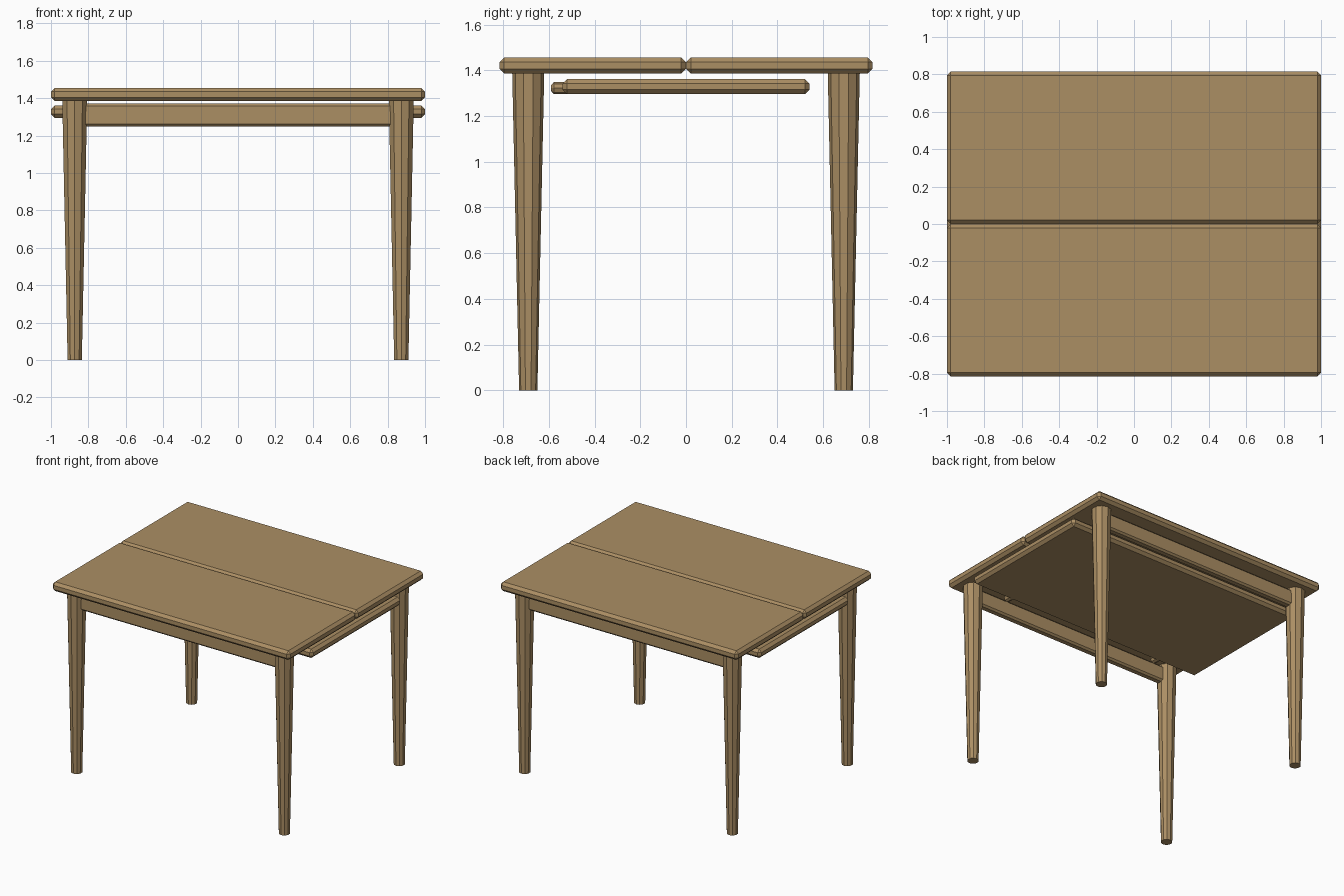
import bpy, math

if "Cube" in bpy.data.objects:
    bpy.data.objects.remove(bpy.data.objects["Cube"])

wood = bpy.data.materials.new("oak wood")
wood.diffuse_color = (0.41, 0.273, 0.127, 1)
wood.use_nodes = True
wood.node_tree.nodes["Principled BSDF"].inputs["Base Color"].default_value = wood.diffuse_color


def chamfer(ob, width):
    mod = ob.modifiers.new("chamfer", "BEVEL")
    mod.width = width
    mod.segments = 1
    mod.limit_method = "ANGLE"
    mod.angle_limit = math.radians(50)


def board(name, x, y, z, width):
    """Chamfered board from (min, max) ranges."""
    bpy.ops.mesh.primitive_cube_add(
        size=1, location=[(r[0] + r[1]) / 2 for r in (x, y, z)])
    ob = bpy.context.object
    ob.name = name
    ob.scale = [r[1] - r[0] for r in (x, y, z)]
    bpy.ops.object.transform_apply(location=False, rotation=False, scale=True)
    ob.data.materials.append(wood)
    chamfer(ob, width)
    return ob


# Table top: two slabs meeting in the middle
board("top_front", (-1, 1), (-0.815, -0.001), (1.385, 1.455), 0.02)
board("top_back", (-1, 1), (0.001, 0.815), (1.385, 1.455), 0.02)

# Spare leaf stored under the top
board("spare_leaf", (-1, 1), (-0.54, 0.54), (1.295, 1.362), 0.02)

# Alignment pegs on the leaf's front edge
for side, sx in (("left", -1), ("right", 1)):
    bpy.ops.mesh.primitive_cylinder_add(
        vertices=8, radius=0.026, depth=0.09,
        location=(sx * 0.66, -0.545, 1.322),
        rotation=(math.pi / 2, 0, 0))
    peg = bpy.context.object
    peg.name = "leaf_peg_" + side
    peg.data.materials.append(wood)
    chamfer(peg, 0.012)

for end, sy in (("front", -1), ("back", 1)):
    # Long rails between the legs
    y = sy * 0.69
    board("rail_" + end, (-0.83, 0.83), (y - 0.03, y + 0.03), (1.25, 1.372), 0.013)

    # Tapered legs
    for side, sx in (("left", -1), ("right", 1)):
        bpy.ops.mesh.primitive_cone_add(
            vertices=10, radius1=0.04, radius2=0.07, depth=1.388,
            location=(sx * 0.873, y, 0.694))
        leg = bpy.context.object
        leg.name = f"leg_{end}_{side}"
        leg.data.materials.append(wood)
